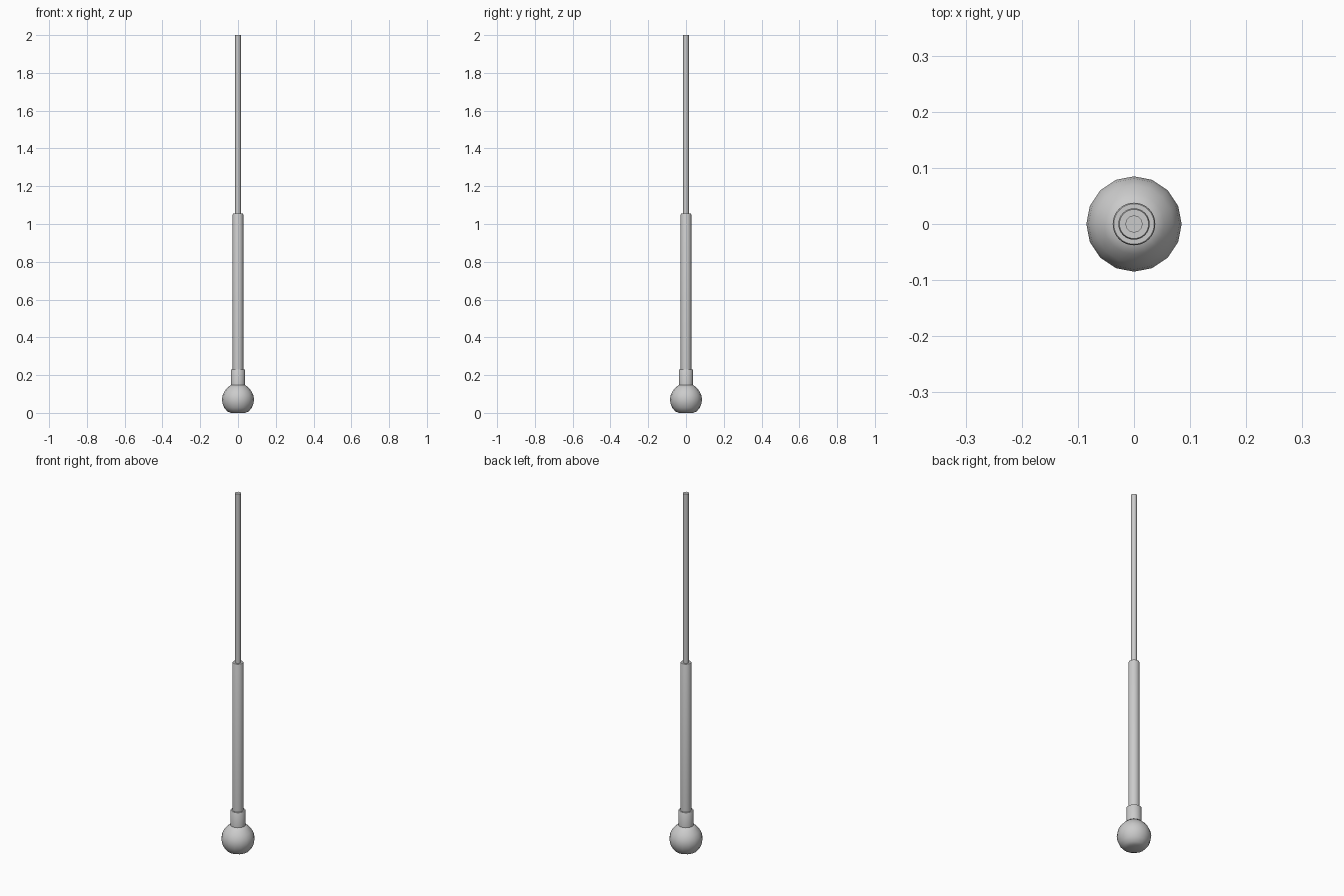
import bpy, bmesh, math

if "Cube" in bpy.data.objects:
    bpy.data.objects.remove(bpy.data.objects["Cube"])


def lathe(name, profile, sides):
    """Revolve (radius, z) points around z and close both ends."""
    bm = bmesh.new()
    rings = []
    for r, z in profile:
        rings.append([bm.verts.new((r * math.cos(2 * math.pi * i / sides),
                                    r * math.sin(2 * math.pi * i / sides), z))
                      for i in range(sides)])
    for a, b in zip(rings, rings[1:]):
        for i in range(sides):
            j = (i + 1) % sides
            bm.faces.new((a[i], a[j], b[j], b[i]))
    bm.faces.new(rings[0][::-1])
    bm.faces.new(rings[-1])
    mesh = bpy.data.meshes.new(name)
    bm.to_mesh(mesh)
    bm.free()
    obj = bpy.data.objects.new(name, mesh)
    bpy.context.collection.objects.link(obj)
    bpy.ops.object.select_all(action='DESELECT')
    obj.select_set(True)
    bpy.context.view_layer.objects.active = obj
    bpy.ops.object.shade_smooth_by_angle(angle=math.radians(40))
    return obj


# rounded bulb with a flattened base
lathe("bulb", [(0.038, 0.0), (0.057, 0.008), (0.073, 0.027), (0.082, 0.05),
               (0.085, 0.072), (0.081, 0.095), (0.070, 0.117),
               (0.054, 0.135), (0.038, 0.148)], 16)

# collar above the bulb
lathe("collar", [(0.038, 0.14), (0.038, 0.227), (0.036, 0.23)], 32)

# thick shaft with a softened upper rim
lathe("shaft", [(0.028, 0.22), (0.028, 1.05), (0.026, 1.055)], 32)

# thin upper rod
lathe("thin_rod", [(0.015, 1.04), (0.015, 2.0)], 24)
